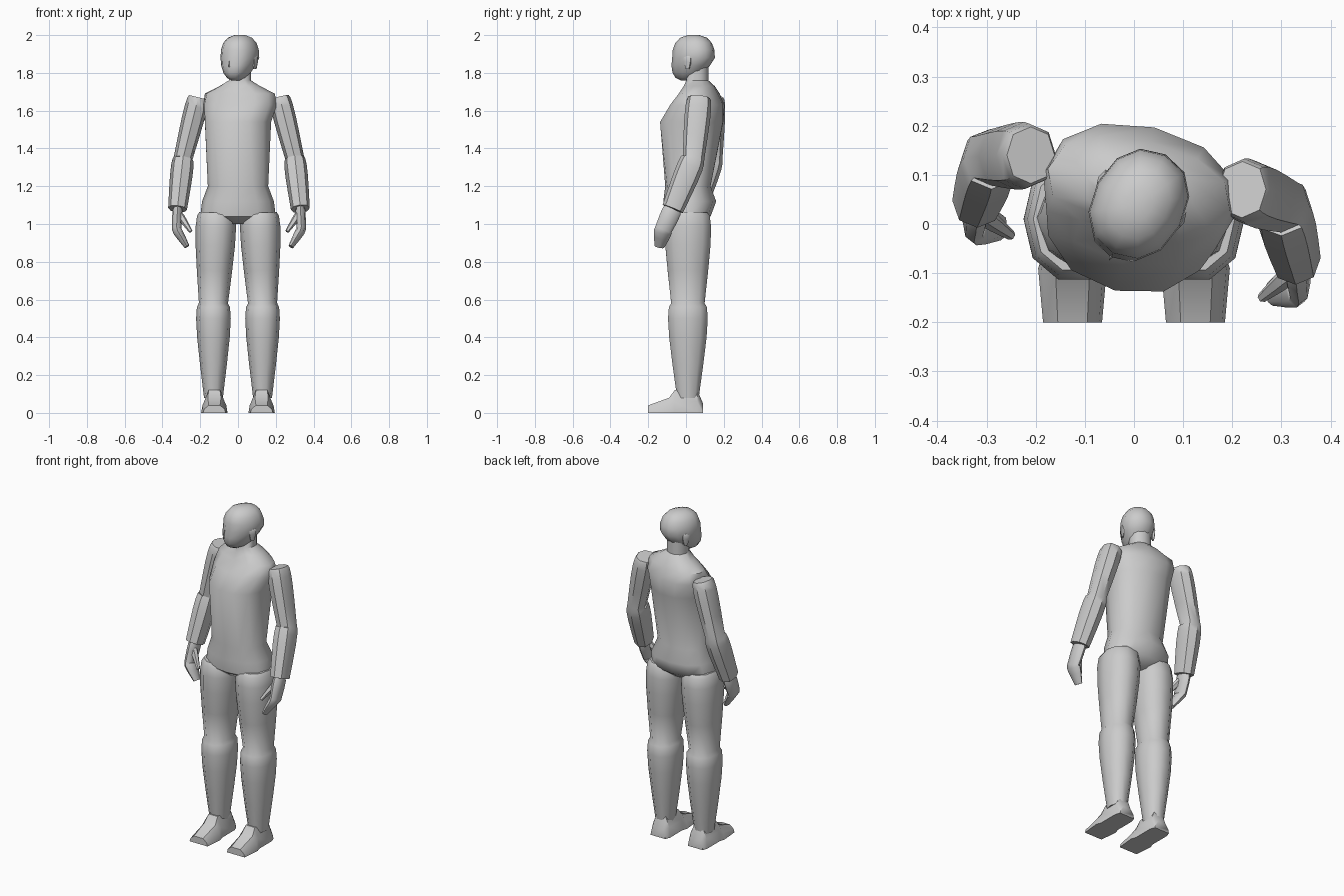
import bpy, bmesh, math
from mathutils import Vector, Matrix

if "Cube" in bpy.data.objects:
    bpy.data.objects.remove(bpy.data.objects["Cube"])

COLOUR = (0.6, 0.6, 0.6, 1)
grey = bpy.data.materials.new("plain grey")
grey.use_nodes = True
grey.diffuse_color = COLOUR
grey.node_tree.nodes["Principled BSDF"].inputs["Base Color"].default_value = COLOUR


def loft(name, rings):
    """Skin a list of point rings and cap both ends."""
    bm = bmesh.new()
    rows = [[bm.verts.new(point) for point in ring] for ring in rings]
    count = len(rows[0])
    for lower, upper in zip(rows, rows[1:]):
        for i in range(count):
            j = (i + 1) % count
            bm.faces.new((lower[i], lower[j], upper[j], upper[i]))
    bm.faces.new(rows[0])
    bm.faces.new(rows[-1])
    bmesh.ops.recalc_face_normals(bm, faces=bm.faces)
    mesh = bpy.data.meshes.new(name)
    bm.to_mesh(mesh)
    bm.free()
    mesh.materials.append(grey)
    part = bpy.data.objects.new(name, mesh)
    bpy.context.collection.objects.link(part)
    bpy.ops.object.select_all(action='DESELECT')
    part.select_set(True)
    bpy.context.view_layer.objects.active = part
    bpy.ops.object.shade_smooth_by_angle(angle=math.radians(45))
    return part


def section(centre, width, depth, turn, sides):
    """Slightly squared oval cross-section, turned about its centre."""
    points = []
    for i in range(sides):
        angle = math.tau * i / sides
        c, s = math.cos(angle), math.sin(angle)
        x = width * math.copysign(abs(c) ** 0.9, c)
        y = depth * math.copysign(abs(s) ** 0.9, s)
        points.append(turn @ Vector((x, y, 0)) + Vector(centre))
    return points


def limb(name, joints, radii, bulge, flatness, sides=8, steps=5):
    """Tube through joints, each segment swelling just past its upper joint."""
    joints = [Vector(joint) for joint in joints]
    path = []
    for a, b, start, end in zip(joints, joints[1:], radii, radii[1:]):
        for i in range(steps):
            s = i / steps
            t = s * s
            radius = start + (end - start) * t + bulge * math.sin(math.pi * s)
            path.append((a.lerp(b, t), radius))
    path.append((joints[-1], radii[-1]))
    rings = []
    for i, (centre, radius) in enumerate(path):
        ahead, behind = path[min(i + 1, len(path) - 1)][0], path[max(i - 1, 0)][0]
        turn = Vector((0, 0, -1)).rotation_difference(ahead - behind).to_matrix()
        rings.append(section(centre, radius, radius * flatness, turn, sides))
    return loft(name, rings)


def twist(z):
    """Shoulders turn gradually relative to the hips."""
    amount = min(max((z - 1.1) / 0.4, 0), 1)
    return Matrix.Rotation(math.radians(-13 * amount), 3, 'Z')


# Torso and neck: centre y, height, half width, half depth
TORSO = ((0.01, 1, 0.08, 0.07), (0.01, 1.04, 0.2, 0.12), (0.02, 1.12, 0.19, 0.14),
         (0.01, 1.2, 0.16, 0.12), (0.03, 1.54, 0.18, 0.17), (0.06, 1.63, 0.2, 0.14),
         (0.07, 1.69, 0.19, 0.1), (0.07, 1.73, 0.11, 0.08), (0.06, 1.76, 0.06, 0.06),
         (0.06, 1.84, 0.06, 0.06))
loft("torso", [section((0.01 * (z > 1.6), y, z), width, depth, twist(z), 12)
               for y, z, width, depth in TORSO])

# Head: a squared ovoid narrowing forward into the chin
rings = []
for degrees in range(-80, 81, 20):
    t = math.sin(math.radians(degrees))
    jaw = min(t, 0)
    size = (1 - abs(t) ** 2.6) ** 0.4
    rings.append(section((0, 0.05 * jaw, 1.88 + 0.122 * t), 0.095 * size * (1 + 0.3 * jaw),
                         0.115 * size * (1 + 0.2 * jaw), Matrix.Identity(3), 12))
face = [loft("head", rings)]
face.append(loft("nose", [[(-w, -0.08, z), (0, -0.1 - 1.5 * w, z), (w, -0.08, z)]
                          for w, z in ((0.02, 1.83), (0.01, 1.88))]))
for side, label in ((1, "left"), (-1, "right")):
    x = side * 0.086
    face.append(limb(label + "_ear", [(x, 0.01, 1.89), (x, 0.01, 1.82)],
                     [0.008, 0.006], 0.006, 1.8, 6, 3))
for part in face:
    part.matrix_world = (Matrix.Translation((0.01, 0.04, 0))
                         @ Matrix.Rotation(math.radians(-28), 4, 'Z'))


def arm_pose(joints, side):
    """Mirror the left arm's joints and swing the right arm backward."""
    if side > 0:
        return joints
    return [(0.01 - x, y + 0.07 + 0.08 * (1.67 - z), z) for x, y, z in joints]


SHOULDER, ELBOW, WRIST = (0.22, 0.07, 1.67), (0.3, 0.04, 1.35), (0.33, -0.07, 1.08)
KNUCKLE, FINGERTIP = (0.335, -0.12, 0.97), (0.28, -0.14, 0.88)
THUMB_ROOT, THUMB_TIP = (0.32, -0.1, 1.05), (0.26, -0.15, 0.96)
# Foot sections from heel to toe: y, half width, height
FOOT = ((0.09, 0.05, 0.05), (0.06, 0.06, 0.12), (-0.06, 0.06, 0.12),
        (-0.09, 0.07, 0.08), (-0.2, 0.06, 0.04))

# Paired limbs
for side, label in ((1, "left"), (-1, "right")):
    limb(label + "_arm", arm_pose([SHOULDER, ELBOW, WRIST], side),
         [0.05, 0.05, 0.05], 0.01, 1.15)
    limb(label + "_hand", arm_pose([WRIST, KNUCKLE, FINGERTIP], side),
         [0.024, 0.024, 0.014], 0.003, 1.9, 8, 3)
    limb(label + "_thumb", arm_pose([THUMB_ROOT, THUMB_TIP], side),
         [0.018, 0.01], 0.003, 1, 6, 3)
    hip, knee, ankle = [(side * x, 0.01, z) for x, z in
                        ((0.115, 1.06), (0.13, 0.58), (0.13, 0.08))]
    limb(label + "_leg", [hip, knee, ankle], [0.09, 0.077, 0.05], 0.02, 1.2, 10)
    loft(label + "_foot", [[(side * 0.125 + across * width, y, up * height)
                            for across, up in ((-1, 0), (1, 0), (0.9, 0.5),
                                               (0.5, 1), (-0.5, 1), (-0.9, 0.5))]
                           for y, width, height in FOOT])
